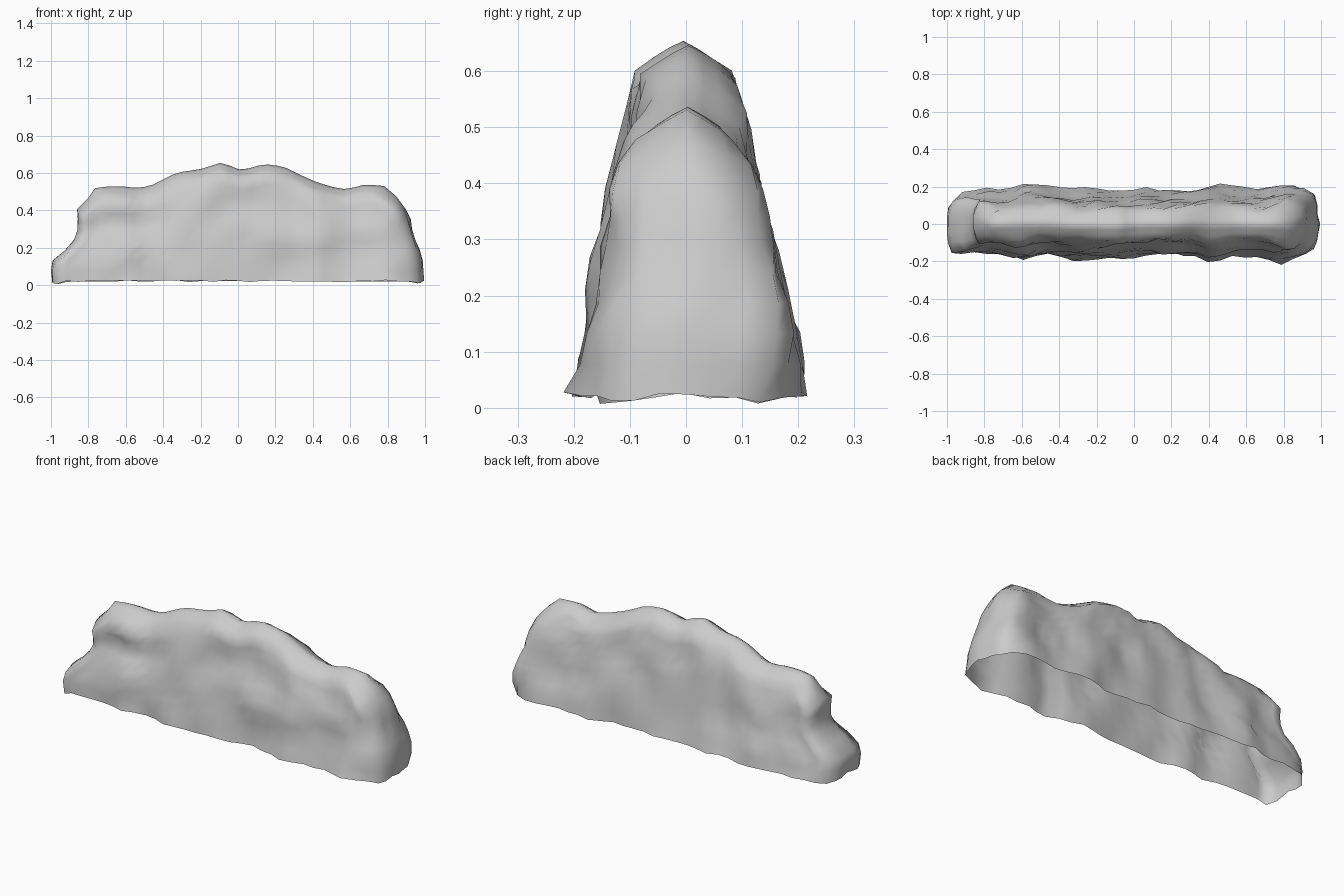
import bpy, bmesh
from mathutils import Vector, noise

if "Cube" in bpy.data.objects:
    bpy.data.objects.remove(bpy.data.objects["Cube"])


def interp(pts, x):
    """Piecewise-linear lookup in a list of (x, value)."""
    if x <= pts[0][0]:
        return pts[0][1]
    for (a, va), (b, vb) in zip(pts, pts[1:]):
        if x <= b:
            return va + (vb - va) * (x - a) / (b - a)
    return pts[-1][1]


# Ridge line (x, z), end outlines (height fraction, x), plan outlines (x, y)
ridge = [(-.76, .52), (-.63, .53), (-.52, .52), (-.45, .54), (-.33, .60), (-.2, .62),
         (-.09, .655), (.02, .615), (.14, .65), (.25, .63), (.4, .56), (.55, .51),
         (.68, .54), (.76, .53)]
left_end = [(0, -.985), (.12, -.99), (.24, -.97), (.36, -.9), (.48, -.855), (.62, -.835),
            (.75, -.855), (.88, -.80), (1, -.76)]
right_end = [(0, .985), (.2, .975), (.32, .955), (.46, .935), (.62, .915), (.75, .88),
             (.9, .83), (1, .77)]
front_edge = [(-1, -.15), (-.9, -.17), (-.78, -.16), (-.58, -.195), (-.5, -.17), (-.2, -.195),
              (.1, -.17), (.33, -.17), (.41, -.21), (.55, -.175), (.7, -.18), (.79, -.205),
              (.95, -.165), (1, -.13)]
back_edge = [(-1, .13), (-.93, .175), (-.7, .185), (-.58, .22), (-.45, .205), (-.35, .17),
             (-.2, .185), (-.12, .16), (.08, .2), (.2, .175), (.4, .205), (.7, .195),
             (.88, .21), (.95, .19), (1, .12)]
taper = [(0, .98), (.2, .94), (.35, .83), (.5, .74), (.65, .67), (.8, .6), (.92, .53), (1, .45)]

NU, NV, NT = 30, 6, 9


def rock_point(i, j, k):
    u, v, t = i / NU, j / NV, k / NT
    x0, x1 = interp(left_end, t), interp(right_end, t)
    x = x0 + (x1 - x0) * u
    top = interp(ridge, -.76 + 1.53 * u)
    side = abs(2 * v - 1)
    w = interp(taper, t)
    y = w * (interp(front_edge, x) * (1 - v) + interp(back_edge, x) * v)
    z = .022 + t * (top - .022 - .052 * t * side ** 1.2)

    # Rugged displacement, outward on each face
    p = Vector((x, y * 1.5, z))
    n = noise.noise(p * 5.5 + Vector((3, 1, 7))) * .03 + noise.noise(p * 12) * .018
    if j == 0:
        y -= n
        d = ((x + .65) / .13) ** 2 + ((z - .32) / .06) ** 2
        y += .03 * max(0, 1 - d / 2)
    elif j == NV:
        y += n
    if i in (0, NU):
        s = 1 if i else -1
        x += s * (n * .6 - .03 * side ** 3 + .01)
    if k == 0:
        z += noise.noise(p * 9) * .012
        if i in (0, NU):
            z -= .012 * side
    elif k == NT and 0 < j < NV:
        z += n * .2
    return Vector((max(-1, min(1, x)), y, z))


bm = bmesh.new()
cache = {}


def vert(key):
    if key not in cache:
        cache[key] = bm.verts.new(rock_point(*key))
    return cache[key]


# Side walls: stacked rings around the perimeter, open underneath
ring = ([(i, 0) for i in range(NU)] + [(NU, j) for j in range(NV)] +
        [(i, NV) for i in range(NU, 0, -1)] + [(0, j) for j in range(NV, 0, -1)])
for k in range(NT):
    for a, b in zip(ring, ring[1:] + ring[:1]):
        bm.faces.new([vert((*a, k)), vert((*b, k)), vert((*b, k + 1)), vert((*a, k + 1))])

# Crest
for i in range(NU):
    for j in range(NV):
        bm.faces.new([vert((i, j, NT)), vert((i + 1, j, NT)),
                      vert((i + 1, j + 1, NT)), vert((i, j + 1, NT))])

for f in bm.faces:
    f.smooth = True
mesh = bpy.data.meshes.new("rock_wall")
bm.to_mesh(mesh)
bm.free()
rock = bpy.data.objects.new("rock_wall", mesh)
bpy.context.collection.objects.link(rock)
